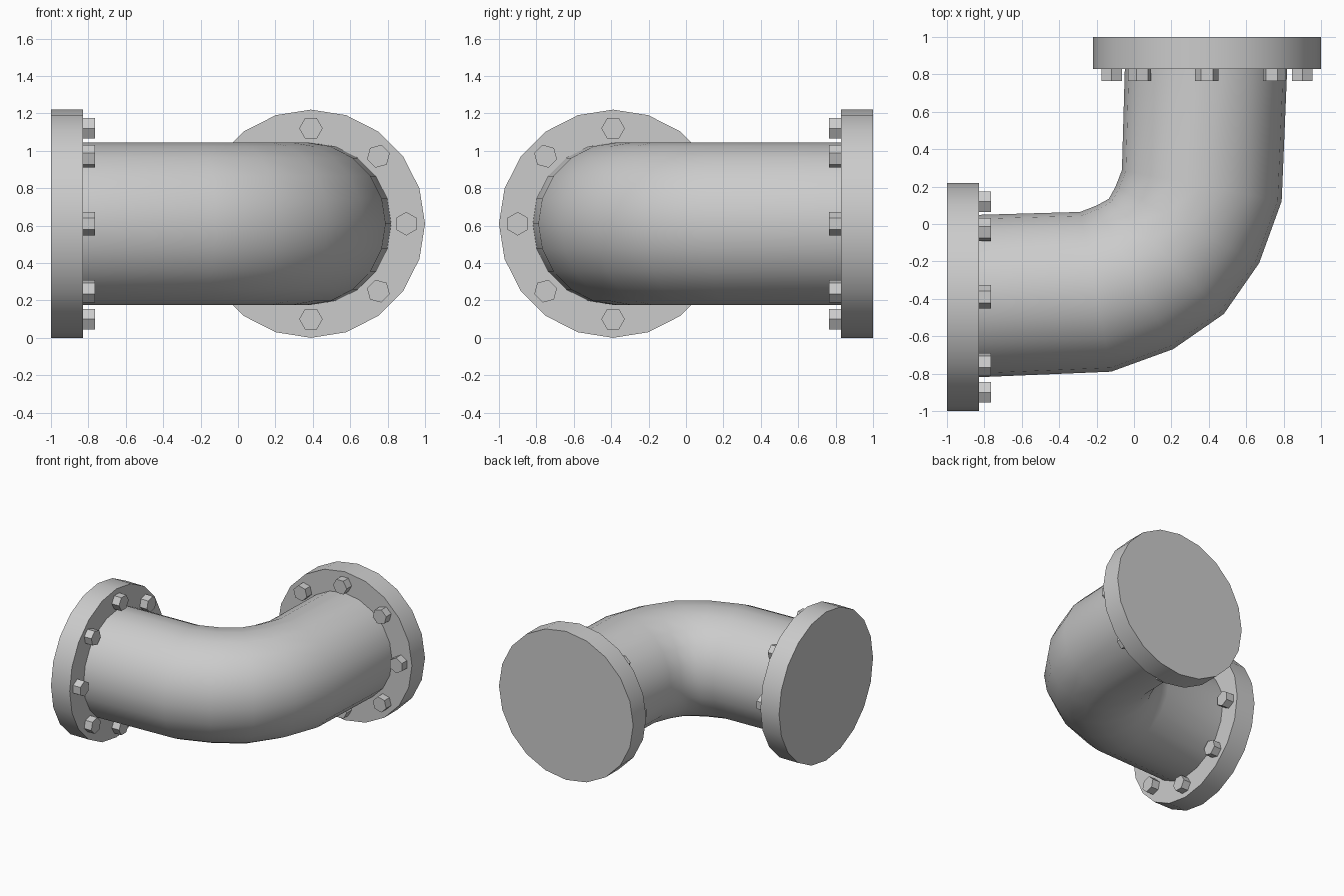
import bpy, bmesh
from math import sin, cos, radians, pi
from mathutils import Vector

if "Cube" in bpy.data.objects:
    bpy.data.objects.remove(bpy.data.objects["Cube"], do_unlink=True)

grey = bpy.data.materials.new("plain_grey_metal")
grey.use_nodes = True
grey.diffuse_color = (0.6, 0.6, 0.6, 1)
grey.node_tree.nodes["Principled BSDF"].inputs["Base Color"].default_value = (0.6, 0.6, 0.6, 1)

MID = 0.61      # height of the pipe axis, also the flange radius
OFF = 0.39      # sideways offset of each flange centre


def loft(name, rings, sides, radius, phase=0.0):
    """Closed tube through rings of (x, y, z, turn); turn is the ring's heading about z."""
    bm = bmesh.new()
    loops = []
    for x, y, z, turn in rings:
        side = Vector((-sin(turn), cos(turn), 0))
        up = Vector((0, 0, 1))
        loop = []
        for i in range(sides):
            a = phase + 2 * pi * i / sides
            loop.append(bm.verts.new(Vector((x, y, z)) + radius * (cos(a) * side + sin(a) * up)))
        loops.append(loop)
    for a, b in zip(loops, loops[1:]):
        for i in range(sides):
            j = (i + 1) % sides
            bm.faces.new((a[i], a[j], b[j], b[i]))
    bm.faces.new(loops[0])
    bm.faces.new(loops[-1])
    bmesh.ops.recalc_face_normals(bm, faces=bm.faces)
    mesh = bpy.data.meshes.new(name)
    bm.to_mesh(mesh)
    bm.free()
    mesh.materials.append(grey)
    obj = bpy.data.objects.new(name, mesh)
    bpy.context.collection.objects.link(obj)
    bpy.ops.object.select_all(action='DESELECT')
    obj.select_set(True)
    bpy.context.view_layer.objects.active = obj
    bpy.ops.object.shade_smooth_by_angle(angle=radians(35))
    return obj


def swap(ring):
    """Reflect a ring onto the other leg of the elbow."""
    x, y, z, turn = ring
    return (-y, -x, z, pi / 2 - turn)


# Elbow pipe: half the path, mirrored about the middle ring
half = [(-0.97, -OFF, MID, 0),
        (-0.205, -0.3625, MID, radians(11)),
        (0.005, -0.285, MID, radians(28))]
middle = (0.173, -0.173, MID, radians(45))
loft("elbow_pipe", half + [middle] + [swap(r) for r in reversed(half)], 20, 0.435)

# Flange and eight hexagonal bolts at each end
for end, place in (("left_end", swap), ("right_end", lambda r: r)):
    disc = [(x, -OFF, MID, 0) for x in (-1, -0.83)]
    loft(end + "_flange", [place(r) for r in disc], 20, MID)
    for k in range(8):
        t = k * pi / 4
        y, z = -OFF + 0.51 * cos(t), MID + 0.51 * sin(t)
        bolt = [(x, y, z, 0) for x in (-0.84, -0.765)]
        loft(f"{end}_bolt_{k + 1}", [place(r) for r in bolt], 6, 0.063, t + pi / 6)
